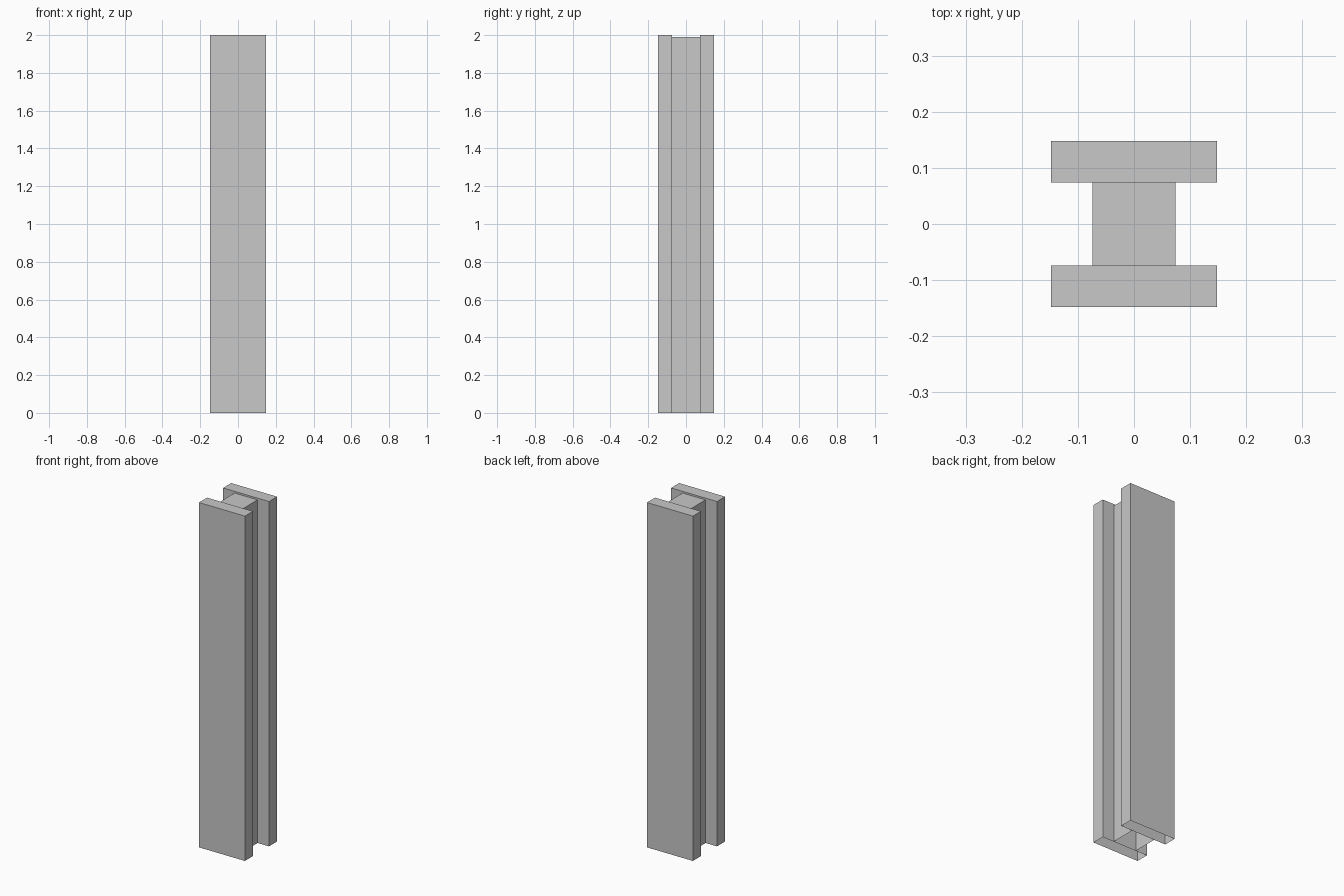
import bpy
import bmesh

# Remove the default object
cube = bpy.data.objects.get("Cube")
if cube:
    bpy.data.objects.remove(cube, do_unlink=True)

# Single plain steel colour
steel = bpy.data.materials.new("light_steel_grey")
steel.use_nodes = True
colour = (0.58, 0.58, 0.58, 1)
steel.diffuse_color = colour
steel.node_tree.nodes["Principled BSDF"].inputs["Base Color"].default_value = colour


def open_box(name, width, depth, height, y=0):
    """Box standing on the ground, left open underneath."""
    bm = bmesh.new()
    bmesh.ops.create_cube(bm, size=1)
    bm.normal_update()
    underside = [f for f in bm.faces if f.normal.z < -0.5]
    bmesh.ops.delete(bm, geom=underside, context='FACES_ONLY')
    bmesh.ops.translate(bm, verts=bm.verts, vec=(0, 0, 0.5))
    bmesh.ops.scale(bm, verts=bm.verts, vec=(width, depth, height))
    bmesh.ops.translate(bm, verts=bm.verts, vec=(0, y, 0))
    mesh = bpy.data.meshes.new(name)
    bm.to_mesh(mesh)
    bm.free()
    mesh.materials.append(steel)
    obj = bpy.data.objects.new(name, mesh)
    bpy.context.collection.objects.link(obj)


SIZE = 0.295
THICK = SIZE / 4

# Front and back flanges
for name, side in (("front_flange", -1), ("back_flange", 1)):
    open_box(name, SIZE, THICK, 2, side * (SIZE - THICK) / 2)

# Web between them, slightly shorter
open_box("web", SIZE / 2, SIZE / 2, 1.99)
